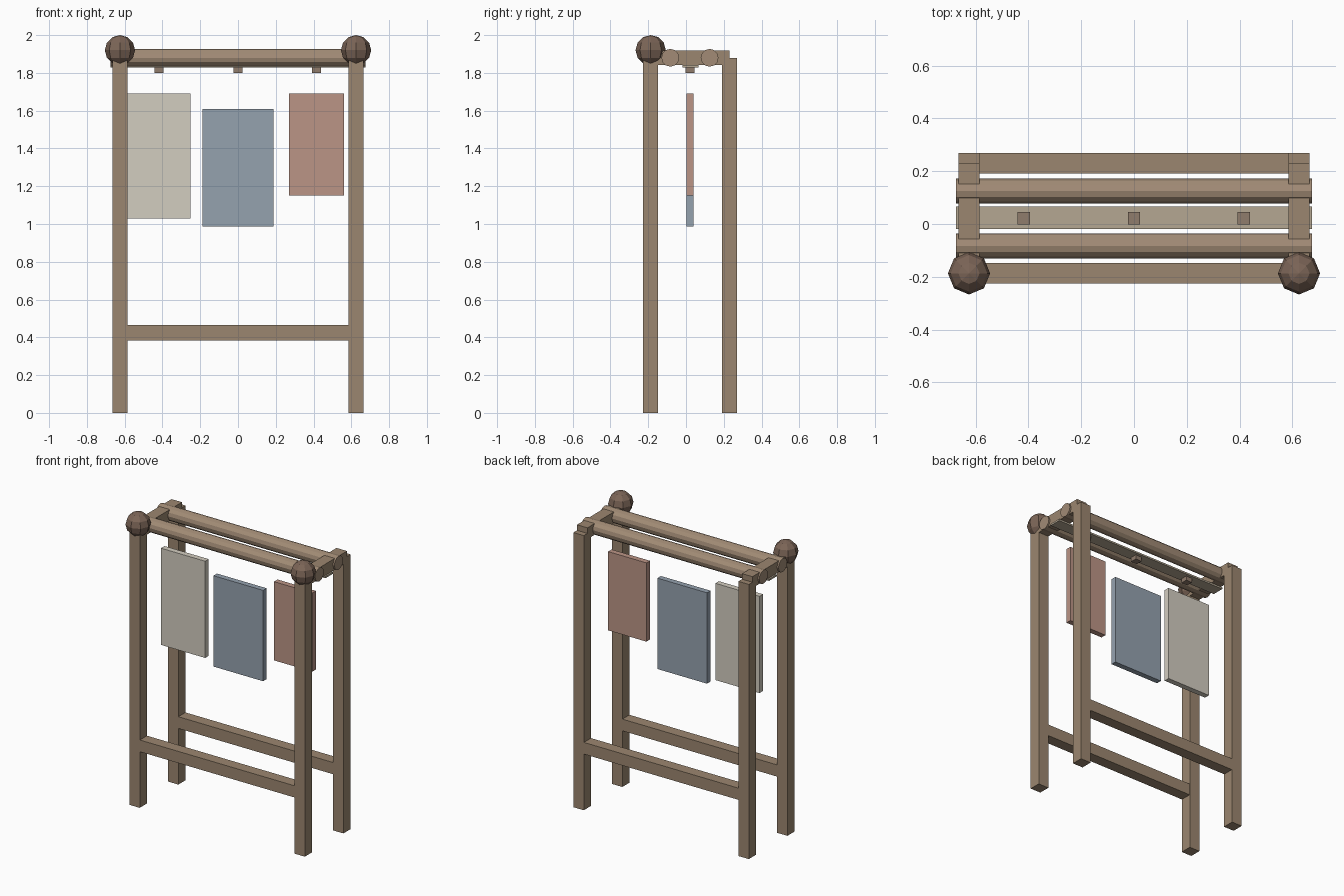
import bpy
import math

if "Cube" in bpy.data.objects:
    bpy.data.objects.remove(bpy.data.objects["Cube"])


def material(name, rgb):
    m = bpy.data.materials.new(name)
    m.diffuse_color = (*rgb, 1.0)
    m.use_nodes = True
    m.node_tree.nodes["Principled BSDF"].inputs["Base Color"].default_value = m.diffuse_color
    return m


WOOD = material("wood", (0.33, 0.24, 0.16))
ROD = material("rod_wood", (0.36, 0.26, 0.18))
DARK = material("dark_wood", (0.20, 0.13, 0.095))
PALE = material("pale_wood", (0.46, 0.39, 0.29))
PEG = material("peg_wood", (0.28, 0.20, 0.15))
CREAM = material("cream_cloth", (0.65, 0.61, 0.53))
BLUE = material("blue_cloth", (0.30, 0.36, 0.43))
RED = material("red_cloth", (0.50, 0.30, 0.24))


def box(name, x, y, z, mat):
    """Box from (min, max) pairs on each axis."""
    bpy.ops.mesh.primitive_cube_add(size=1, location=[sum(p) / 2 for p in (x, y, z)])
    ob = bpy.context.object
    ob.name = name
    ob.scale = [p[1] - p[0] for p in (x, y, z)]
    bpy.ops.object.transform_apply(location=False, rotation=False, scale=True)
    ob.data.materials.append(mat)
    return ob


def span(centre, width):
    return (centre - width / 2, centre + width / 2)


POST_X, FRONT_Y, BACK_Y, W = 0.625, -0.187, 0.23, 0.079

for side, label in ((-1, "left"), (1, "right")):
    x = span(side * POST_X, W)
    # Posts
    box(f"{label}_front_post", x, span(FRONT_Y, W), (0, 1.88), WOOD)
    box(f"{label}_back_post", x, span(BACK_Y, W), (0, 1.88), WOOD)
    # Top crosspiece joining front and back posts
    box(f"{label}_crosspiece", x, (FRONT_Y, BACK_Y), (1.841, 1.918), WOOD)
    # Faceted ball on the front post
    bpy.ops.mesh.primitive_uv_sphere_add(
        segments=8, ring_count=6, radius=0.08,
        location=(side * POST_X, FRONT_Y, 1.92))
    ball = bpy.context.object
    ball.name = f"{label}_ball_finial"
    ball.data.materials.append(DARK)

# Lower rails
for label, y in (("front", FRONT_Y), ("back", BACK_Y)):
    box(f"{label}_lower_rail", (-POST_X, POST_X), span(y, W - 0.002), (0.384, 0.464), WOOD)

# Round hanging rods
for label, y in (("front", -0.083), ("back", 0.125)):
    bpy.ops.mesh.primitive_cylinder_add(
        vertices=12, radius=0.047, depth=1.35,
        location=(0, y, 1.88), rotation=(0, math.pi / 2, 0))
    rod = bpy.context.object
    rod.name = f"{label}_rod"
    rod.data.materials.append(ROD)

# Thin slat below the rods
box("slat", (-0.675, 0.675), (-0.018, 0.066), (1.829, 1.841), PALE)

# Pegs and hanging cloths: x centre, width, bottom, top
CLOTHS = (("cream", -0.418, 0.334, 1.028, 1.69, CREAM),
          ("blue", 0.0, 0.376, 0.986, 1.608, BLUE),
          ("red", 0.416, 0.29, 1.151, 1.69, RED))
for label, x, width, low, high, mat in CLOTHS:
    box(f"{label}_peg", span(x, 0.047), span(0.022, 0.047), (1.799, 1.85), PEG)
    box(f"{label}_cloth", span(x, width), span(0.022, 0.038), (low, high), mat)
